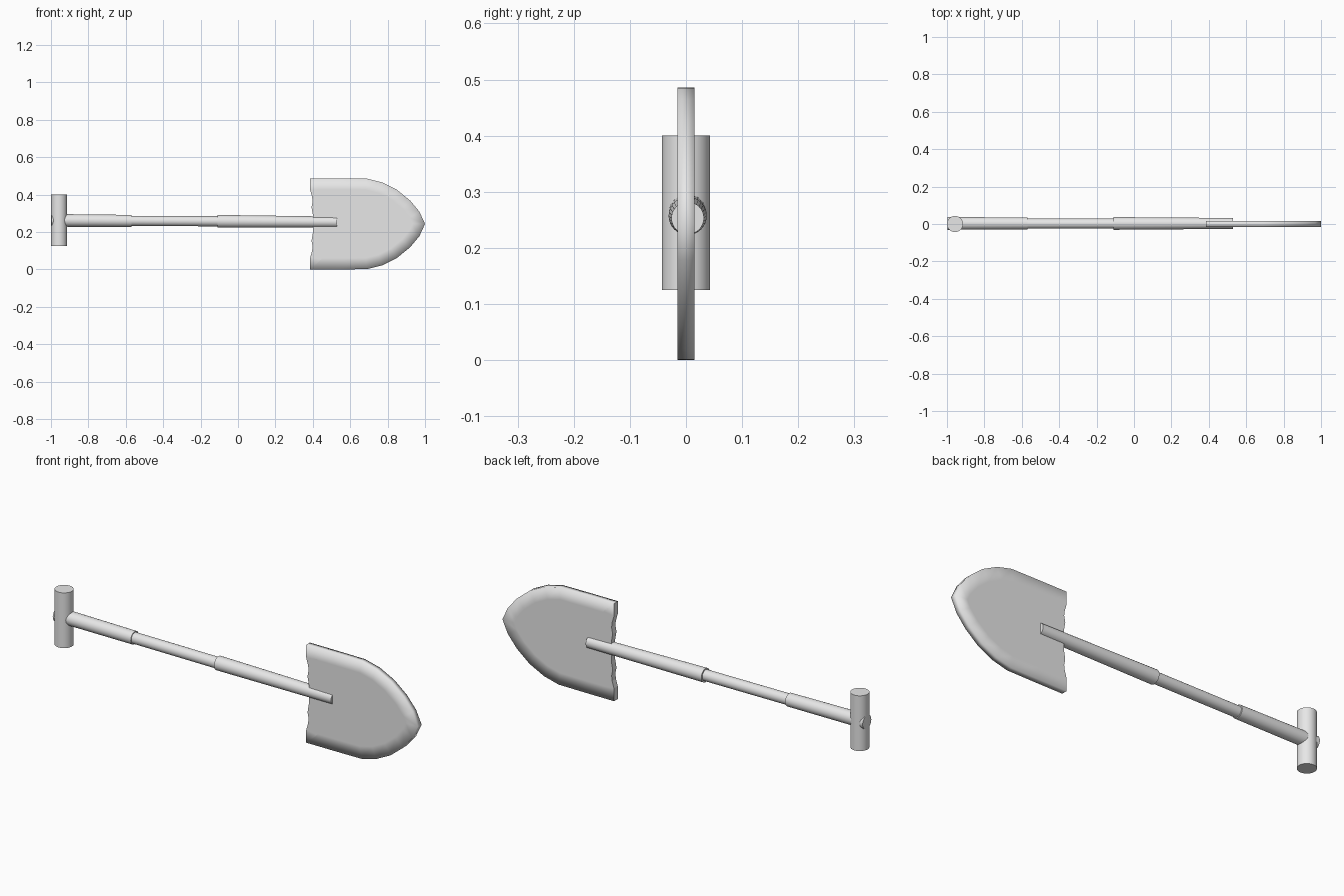
import bpy, bmesh
from mathutils import Vector

old = bpy.data.objects.get("Cube")
if old:
    bpy.data.objects.remove(old, do_unlink=True)

grey = bpy.data.materials.new("light grey")
grey.use_nodes = True
grey.diffuse_color = (0.8, 0.8, 0.8, 1)
grey.node_tree.nodes["Principled BSDF"].inputs["Base Color"].default_value = grey.diffuse_color


def rod(name, start, end, r1, r2):
    """Round bar from start to end, with sharp caps and smooth sides."""
    a, b = Vector(start), Vector(end)
    bpy.ops.mesh.primitive_cone_add(vertices=32, radius1=r1, radius2=r2,
                                    depth=(b - a).length, location=(a + b) / 2)
    ob = bpy.context.object
    ob.rotation_euler = (b - a).to_track_quat('Z', 'Y').to_euler()
    ob.name = name
    ob.data.materials.append(grey)
    bpy.ops.object.shade_smooth_by_angle()
    return ob


# Shaft in three sections, and the cross grip
rod("shaft_rear_sleeve", (-0.998, 0.003, 0.262), (-0.57, 0.003, 0.259), 0.034, 0.032)
rod("shaft_middle", (-0.58, 0.002, 0.259), (-0.10, 0.002, 0.257), 0.027, 0.027)
rod("blade_socket", (-0.11, 0.003, 0.257), (0.53, 0.003, 0.253), 0.034, 0.029)
rod("cross_grip", (-0.957, 0, 0.125), (-0.957, 0, 0.40), 0.043, 0.043)

# Blade: outline of the upper half mirrored downwards, extruded to a slab
MID, HALF = 0.243, 0.015
upper = [(0.40, 0.05), (0.393, 0.09), (0.399, 0.12), (0.396, 0.145), (0.386, 0.18),
         (0.385, 0.243), (0.54, 0.243), (0.69, 0.242), (0.77, 0.222), (0.85, 0.182),
         (0.92, 0.125), (0.97, 0.065)]
outline = upper + [(1.0, 0)] + [(x, -z) for x, z in reversed(upper)]
bm = bmesh.new()
front = bm.faces.new([bm.verts.new((x, -HALF, MID + z)) for x, z in outline])
res = bmesh.ops.extrude_face_region(bm, geom=[front], use_keep_orig=True)
for v in res["geom"]:
    if isinstance(v, bmesh.types.BMVert):
        v.co.y = HALF
bmesh.ops.recalc_face_normals(bm, faces=bm.faces)

# Narrow border on both sides, so the shading rolls over the rim
flats = [f for f in bm.faces if abs(f.normal.y) > 0.9]
bmesh.ops.inset_individual(bm, faces=flats, thickness=0.06, use_even_offset=True)
for f in bm.faces:
    f.smooth = True
for e in bm.edges:
    on_rim = any(abs(f.normal.y) < 0.5 for f in e.link_faces)
    if on_rim and all(v.co.x < 0.41 for v in e.verts):
        e.smooth = False
mesh = bpy.data.meshes.new("blade")
bm.to_mesh(mesh)
bm.free()
mesh.materials.append(grey)
blade = bpy.data.objects.new("blade", mesh)
bpy.context.collection.objects.link(blade)
